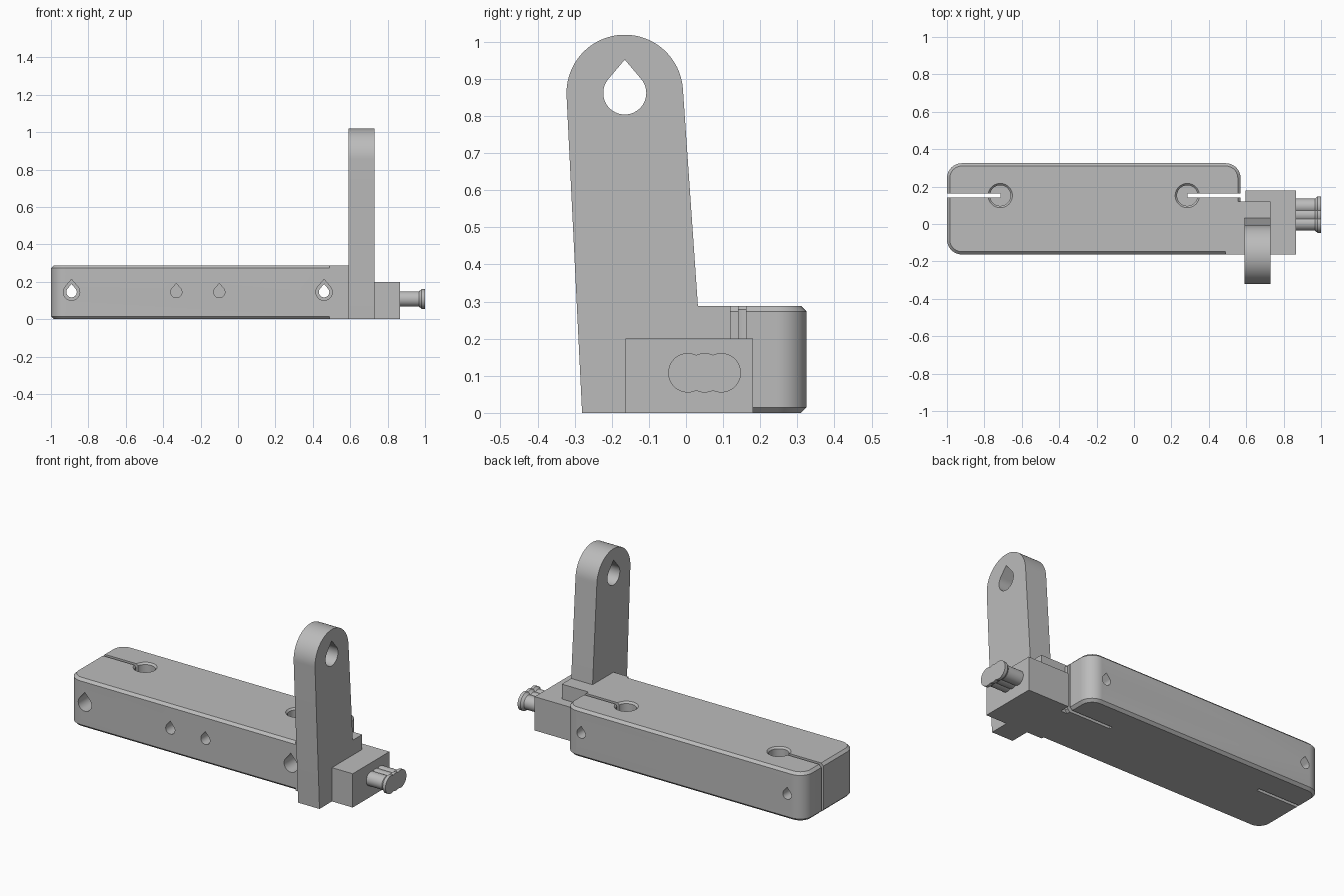
import bpy, bmesh
from math import sin, cos, acos, pi, radians, sqrt

if "Cube" in bpy.data.objects:
    bpy.data.objects.remove(bpy.data.objects["Cube"], do_unlink=True)

grey = bpy.data.materials.new("plain grey")
grey.use_nodes = True
grey.diffuse_color = (0.5, 0.5, 0.5, 1)
grey.node_tree.nodes["Principled BSDF"].inputs["Base Color"].default_value = (0.5, 0.5, 0.5, 1)


def loft(name, rings):
    """Closed solid skinned through rings of equal point count."""
    bm = bmesh.new()
    rows = [[bm.verts.new(p) for p in ring] for ring in rings]
    n = len(rows[0])
    for a, b in zip(rows, rows[1:]):
        for i in range(n):
            j = (i + 1) % n
            bm.faces.new((a[i], a[j], b[j], b[i]))
    bm.faces.new(rows[0][::-1])
    bm.faces.new(rows[-1])
    bmesh.ops.recalc_face_normals(bm, faces=bm.faces)
    mesh = bpy.data.meshes.new(name)
    bm.to_mesh(mesh)
    bm.free()
    mesh.materials.append(grey)
    obj = bpy.data.objects.new(name, mesh)
    bpy.context.collection.objects.link(obj)
    return obj


def box(name, x0, x1, y0, y1, z0, z1):
    return loft(name, [[(x0, y0, z), (x1, y0, z), (x1, y1, z), (x0, y1, z)] for z in (z0, z1)])


def arc(u, v, r, a0, a1, n):
    return [(u + r * cos(a0 + (a1 - a0) * i / n), v + r * sin(a0 + (a1 - a0) * i / n))
            for i in range(n + 1)]


def rounded_rect(x0, x1, y0, y1, r, inset):
    pts = []
    corners = ((x1 - r, y1 - r), (x0 + r, y1 - r), (x0 + r, y0 + r), (x1 - r, y0 + r))
    for k, (x, y) in enumerate(corners):
        pts += arc(x, y, r - inset, k * pi / 2, (k + 1) * pi / 2, 12)
    return pts


def teardrop(u, v, r):
    half = acos(1 / 1.55)
    return arc(u, v, r, pi / 2 + half, 2.5 * pi - half, 32) + [(u, v + 1.55 * r)]


def combine(target, tool, operation):
    """Apply a boolean and remove the tool object."""
    mod = target.modifiers.new("boolean", "BOOLEAN")
    mod.operation, mod.solver, mod.object = operation, "EXACT", tool
    bpy.ops.object.select_all(action="DESELECT")
    bpy.context.view_layer.objects.active = target
    target.select_set(True)
    bpy.ops.object.modifier_apply(modifier=mod.name)
    bpy.data.objects.remove(tool, do_unlink=True)


def drill_y(target, x, r, y0, y1):
    shape = teardrop(x, 0.145, r)
    combine(target, loft("drill", [[(u, y, v) for u, v in shape] for y in (y0, y1)]), "DIFFERENCE")


# Chamfered clamp block with the square end joined on
FRONT, TOP, CH = -0.163, 0.288, 0.015
block = loft("clamp_block", [
    [(x, y, z) for x, y in rounded_rect(-1, 0.57, FRONT, 0.325, 0.08, inset)]
    for z, inset in ((0, CH), (CH, 0), (TOP - CH, 0), (TOP, CH))])
combine(block, box("square_end", 0.49, 0.73, FRONT, 0.12, 0, TOP), "UNION")

# Vertical sockets with a chamfered rim, each opened by a slot to the block end
for x, end in ((-0.715, -1.1), (0.285, 0.59)):
    profile = ((0.03, 0.055), (TOP - 0.01, 0.055), (TOP, 0.065), (TOP + 0.05, 0.065))
    socket = loft("socket", [[(u, v, z) for u, v in arc(x, 0.152, r, 0, 2 * pi, 40)[:-1]]
                             for z, r in profile])
    combine(block, socket, "DIFFERENCE")
    slot = box("slot", min(x, end), max(x, end), 0.142, 0.162, -0.1, 0.4)
    combine(block, slot, "DIFFERENCE")

# Teardrop bolt holes: counterbored through holes and blind holes
for x in (-0.89, 0.46):
    drill_y(block, x, 0.028, -0.3, 0.5)
    drill_y(block, x, 0.044, -0.3, FRONT + 0.1)
for x in (-0.33, -0.1):
    drill_y(block, x, 0.03, -0.3, FRONT + 0.2)

# Upright arm with rounded top and teardrop eye
CY, CZ = -0.165, 0.862
outline = [(-0.28, 0), (0.052, 0)] + arc(CY, CZ, 0.157, radians(3.9), radians(182.8), 40)
arm = loft("upright_arm", [[(x, u, v) for u, v in outline] for x in (0.59, 0.73)])
eye = loft("eye", [[(x, u, v) for u, v in teardrop(CY, CZ, 0.058)] for x in (0.5, 0.8)])
combine(arm, eye, "DIFFERENCE")

# Low end box
end_box = box("end_box", 0.597, 0.866, FRONT, 0.18, 0, 0.2)


# Three lobed plug with a flared head
def lobes(x, r, y=0.05, z=0.108, d=0.045):
    a = acos(d / 2 / r)
    pts = arc(y + d, z, r, a - pi, pi - a, 28)[1:]
    pts += arc(y, z, r, a, pi - a, 8)[1:]
    pts += arc(y - d, z, r, a, 2 * pi - a, 28)[1:]
    pts += arc(y, z, r, pi + a, 2 * pi - a, 8)[1:]
    return [(x, u, v) for u, v in pts]


plug = loft("lobed_plug", [lobes(x, r) for x, r in
                           ((0.85, 0.041), (0.968, 0.041), (0.982, 0.053), (1.0, 0.053))])

# Smooth curved walls, keep edges crisp
bpy.ops.object.select_all(action="DESELECT")
for obj in (block, arm, end_box, plug):
    obj.select_set(True)
bpy.context.view_layer.objects.active = block
bpy.ops.object.shade_smooth_by_angle(angle=radians(25))
